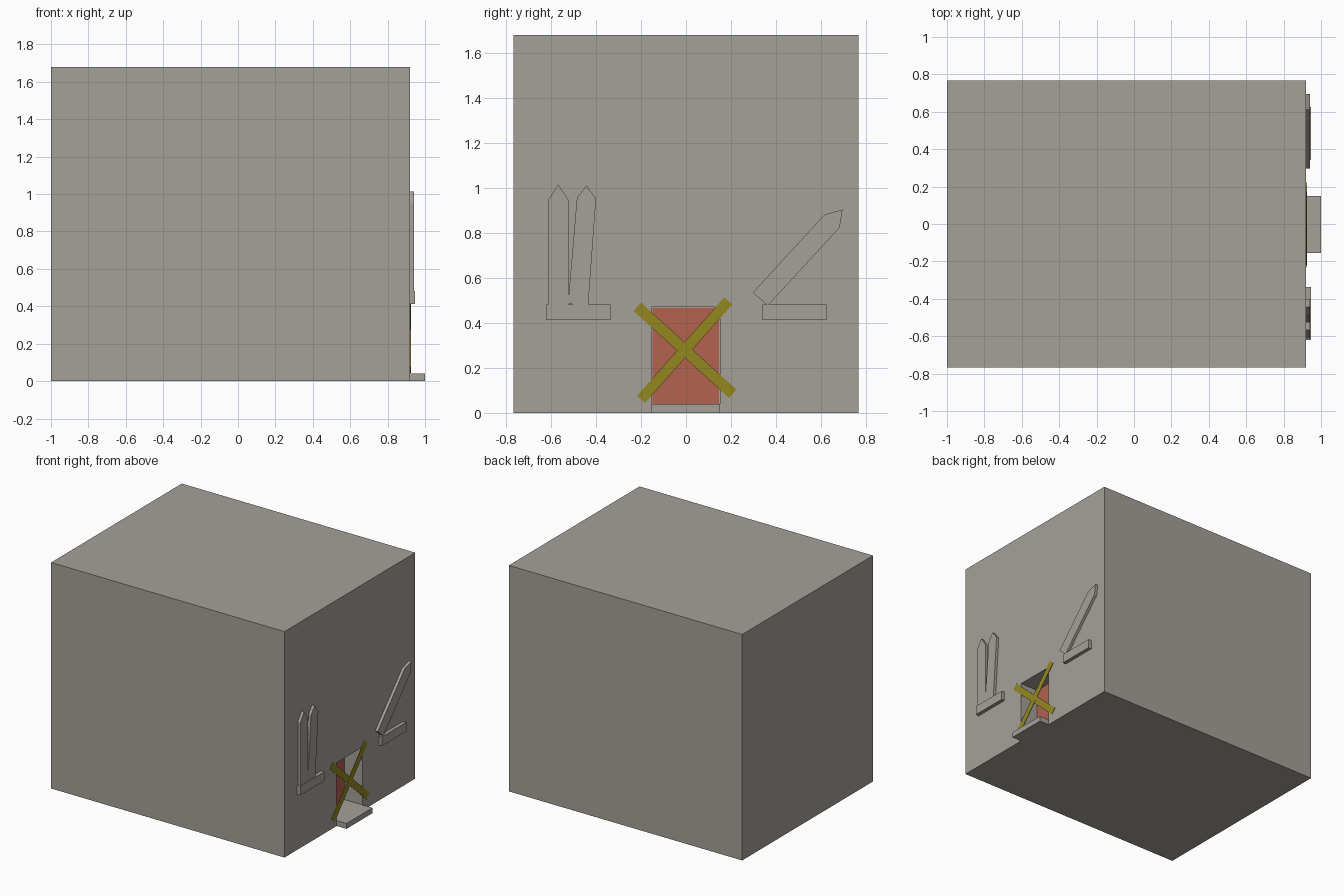
import bpy, bmesh

if "Cube" in bpy.data.objects:
    bpy.data.objects.remove(bpy.data.objects["Cube"])


def material(name, rgb):
    m = bpy.data.materials.new(name)
    m.diffuse_color = (*rgb, 1.0)
    m.use_nodes = True
    m.node_tree.nodes["Principled BSDF"].inputs["Base Color"].default_value = m.diffuse_color
    return m


STONE = material("warm_grey", (0.376, 0.350, 0.318))
RED = material("brick_red", (0.445, 0.122, 0.078))
YELLOW = material("mustard_yellow", (0.292, 0.242, 0.0144))
WALL = 0.92  # x of the street-side wall


def slab(name, outline, x0, x1, mat):
    """Extrude a (y, z) outline from x0 to x1."""
    bm = bmesh.new()
    face = bm.faces.new([bm.verts.new((x0, y, z)) for y, z in outline])
    ext = bmesh.ops.extrude_face_region(bm, geom=[face])
    verts = [v for v in ext["geom"] if isinstance(v, bmesh.types.BMVert)]
    bmesh.ops.translate(bm, verts=verts, vec=(x1 - x0, 0, 0))
    bmesh.ops.recalc_face_normals(bm, faces=bm.faces)
    mesh = bpy.data.meshes.new(name)
    bm.to_mesh(mesh)
    bm.free()
    mesh.materials.append(mat)
    ob = bpy.data.objects.new(name, mesh)
    bpy.context.collection.objects.link(ob)
    return ob


def rect(y0, y1, z0, z1):
    return [(y0, z0), (y1, z0), (y1, z1), (y0, z1)]


def strip(a, b, width):
    """Rectangle of the given width running from a to b."""
    dy, dz = b[0] - a[0], b[1] - a[1]
    k = width / 2 / (dy * dy + dz * dz) ** 0.5
    ny, nz = -dz * k, dy * k
    return [(a[0] + ny, a[1] + nz), (a[0] - ny, a[1] - nz),
            (b[0] - ny, b[1] - nz), (b[0] + ny, b[1] + nz)]


# building block with a doorway cut into the street wall
block = slab("building", rect(-0.768, 0.768, 0, 1.68), -1.0, WALL, STONE)
cutter = slab("doorway_cutter", rect(-0.154, 0.151, 0.04, 0.471), 0.77, 1.1, STONE)
cutter.hide_render = True
mod = block.modifiers.new("doorway", "BOOLEAN")
mod.operation = "DIFFERENCE"
mod.solver = "EXACT"
mod.object = cutter
bpy.context.view_layer.objects.active = block
bpy.ops.object.modifier_apply(modifier=mod.name)
bpy.data.objects.remove(cutter)

# door and step
slab("door", rect(-0.15, 0.147, 0.04, 0.467), 0.768, 0.774, RED)
slab("door_step", rect(-0.154, 0.151, 0, 0.04), WALL, 1.0, STONE)

# crossed tape over the doorway
slab("tape_falling", strip((-0.217, 0.472), (0.208, 0.085), 0.05), WALL, 0.923, YELLOW)
slab("tape_rising", strip((-0.2, 0.06), (0.188, 0.498), 0.048), WALL, 0.924, YELLOW)

# window sills
slab("window_sill_left", rect(-0.62, -0.336, 0.413, 0.481), WALL, 0.947, STONE)
slab("window_sill_right", rect(0.341, 0.625, 0.413, 0.481), WALL, 0.947, STONE)

# pointed boards nailed over the windows
boards = {
    "board_upright": [(-0.612, 0.481), (-0.523, 0.481), (-0.523, 0.949),
                      (-0.568, 1.015), (-0.612, 0.949)],
    "board_leaning": [(-0.525, 0.485), (-0.435, 0.477), (-0.400, 0.953),
                      (-0.443, 1.011), (-0.485, 0.957)],
    "board_slanted": [(0.297, 0.535), (0.364, 0.477), (0.683, 0.824),
                      (0.696, 0.904), (0.616, 0.882)],
}
for name, outline in boards.items():
    slab(name, outline, WALL, 0.941, STONE)
